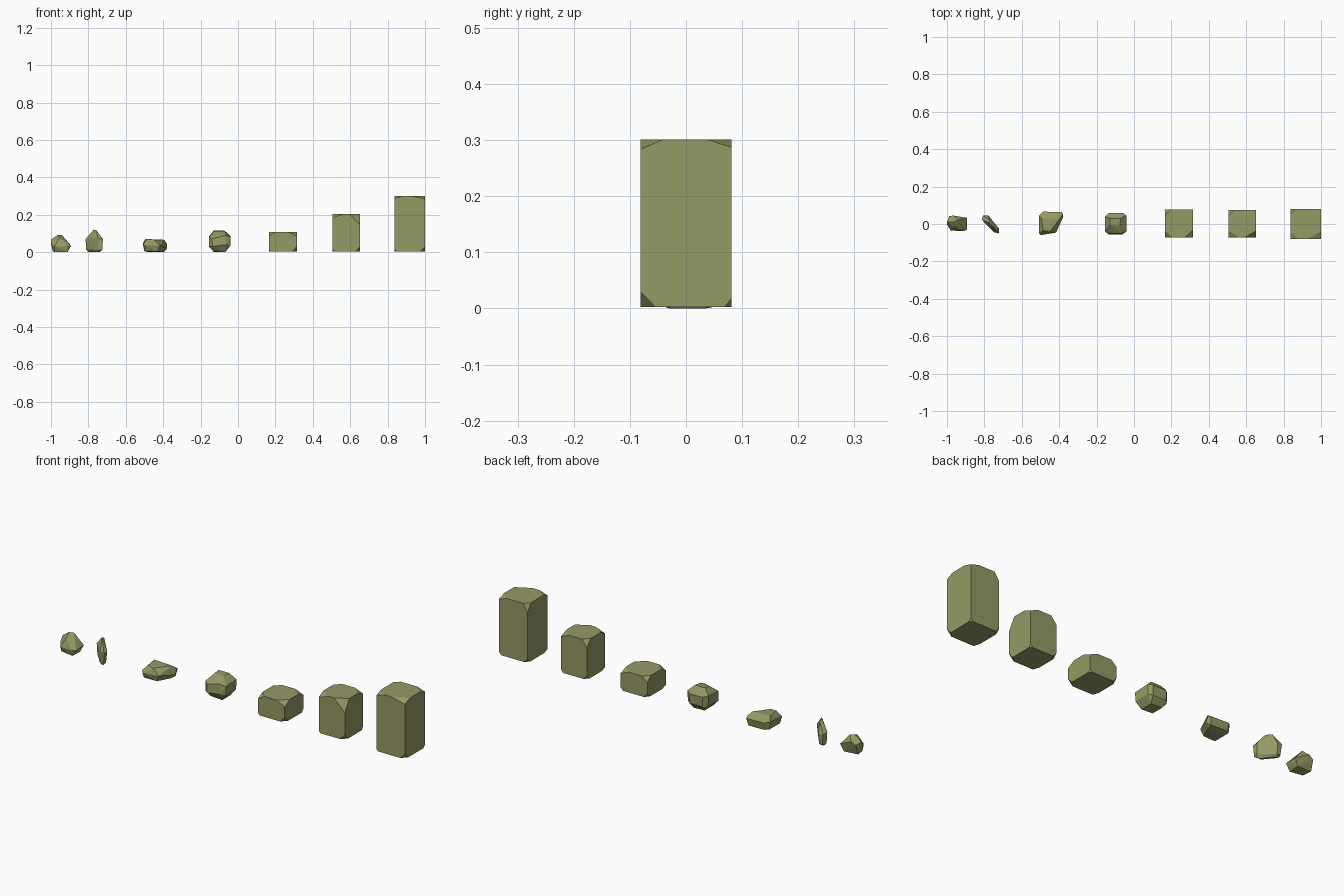
import bpy, bmesh
from itertools import product

mat = bpy.data.materials.new("olive_stone")
mat.diffuse_color = (0.30, 0.32, 0.13, 1)


def hull(name, points):
    """Flat-faced convex stone around a handful of corner points."""
    bm = bmesh.new()
    for p in points:
        bm.verts.new(p)
    r = bmesh.ops.convex_hull(bm, input=bm.verts[:])
    loose = {g for g in r["geom_interior"] + r["geom_unused"] if isinstance(g, bmesh.types.BMVert)}
    bmesh.ops.delete(bm, geom=list(loose), context='VERTS')
    bmesh.ops.dissolve_limit(bm, angle_limit=0.02, verts=bm.verts[:], edges=bm.edges[:])
    bmesh.ops.recalc_face_normals(bm, faces=bm.faces[:])
    me = bpy.data.meshes.new(name)
    bm.to_mesh(me)
    bm.free()
    ob = bpy.data.objects.new(name, me)
    me.materials.append(mat)
    bpy.context.collection.objects.link(ob)


def block(name, cx, cy, z0, z1, half, cuts):
    """Squared block; every corner is sliced off by its own (dx, dy, dz)."""
    pts = []
    for key in product((-1, 1), repeat=3):
        sx, sy, sz = key
        x, y, z = cx + sx * half, cy + sy * half, z1 if sz > 0 else z0
        dx, dy, dz = cuts.get(key, (0.03, 0.03, 0.02))
        pts += [(x - sx * dx, y, z), (x, y - sy * dy, z), (x, y, z - sz * dz)]
    hull(name, pts)


# small pebble with a leaning top
hull("pebble_small", [
    (-.963, .012, .092), (-.942, .022, .092), (-.955, -.02, .078),
    (-1, .012, .067), (-1, -.002, .045), (-.988, .042, .055), (-.965, .045, .07),
    (-.894, .033, .036), (-.893, -.03, .033), (-.912, -.038, .03), (-.98, -.035, .032),
    (-.99, .025, .004), (-.982, -.022, .002), (-.915, -.03, 0), (-.912, .028, 0)])

# thin diagonal flake
hull("flake", [
    (-.772, .004, .12), (-.758, -.012, .118), (-.772, .022, .112),
    (-.815, .024, .07), (-.807, .045, .065), (-.78, .047, .06),
    (-.722, -.024, .07), (-.722, -.05, .068), (-.749, -.044, .075),
    (-.812, .025, .015), (-.80, .043, .01), (-.782, .042, .008),
    (-.726, -.028, .015), (-.726, -.048, .012), (-.75, -.042, .012),
    (-.80, .03, 0), (-.785, .03, 0), (-.74, -.03, 0), (-.75, -.03, 0)])

# low wedge stone
hull("wedge_stone", [
    (-.495, .03, .07), (-.395, .03, .066), (-.45, -.042, .066), (-.485, -.035, .07),
    (-.508, .045, .048), (-.487, .066, .045), (-.385, .064, .042), (-.38, .05, .045),
    (-.508, -.05, .042), (-.497, -.059, .036), (-.417, -.046, .036), (-.38, .035, .02),
    (-.502, .045, .008), (-.48, .058, .006), (-.392, .056, .004),
    (-.50, -.045, .006), (-.43, -.04, .004), (-.485, -.03, 0), (-.40, .03, 0), (-.48, .035, 0)])

# rounded, many-sided stone
hull("rounded_stone", [
    (-.13, .03, .115), (-.072, .03, .115), (-.075, -.008, .113), (-.128, -.004, .113),
    (-.14, -.052, .072), (-.068, -.052, .09), (-.062, -.055, .04), (-.135, -.055, .03),
    (-.155, -.04, .08), (-.155, .04, .085), (-.155, -.04, .03), (-.153, .04, .03),
    (-.04, -.04, .08), (-.04, .045, .085), (-.04, -.038, .035), (-.042, .045, .035),
    (-.135, .06, .08), (-.06, .06, .08), (-.135, .058, .03), (-.06, .058, .03),
    (-.132, -.03, .004), (-.13, .035, .002), (-.068, .035, 0), (-.068, -.03, 0)])

# low, medium and tall squared blocks
base = {(1, -1, -1): (.026, .026, .027), (1, 1, -1): (.012, .012, .015),
        (-1, -1, -1): (.01, .03, .01), (-1, 1, -1): (.02, .02, .02)}
block("block_low", .24, .002, .003, .107, .075, base | {
    (-1, -1, 1): (.035, .035, .02), (1, -1, 1): (.045, .04, .022),
    (-1, 1, 1): (.03, .03, .025), (1, 1, 1): (.045, .043, .018)})
block("block_medium", .58, .002, .003, .204, .0735, base | {
    (-1, -1, 1): (.055, .035, .02), (1, -1, 1): (.06, .035, .06),
    (-1, 1, 1): (.03, .03, .035), (1, 1, 1): (.045, .043, .018)})
block("block_tall", .919, 0, .003, .301, .081, base | {
    (-1, -1, 1): (.045, .035, .015), (1, -1, 1): (.075, .04, .017),
    (-1, 1, 1): (.025, .025, .04), (1, 1, 1): (.045, .043, .014)})
